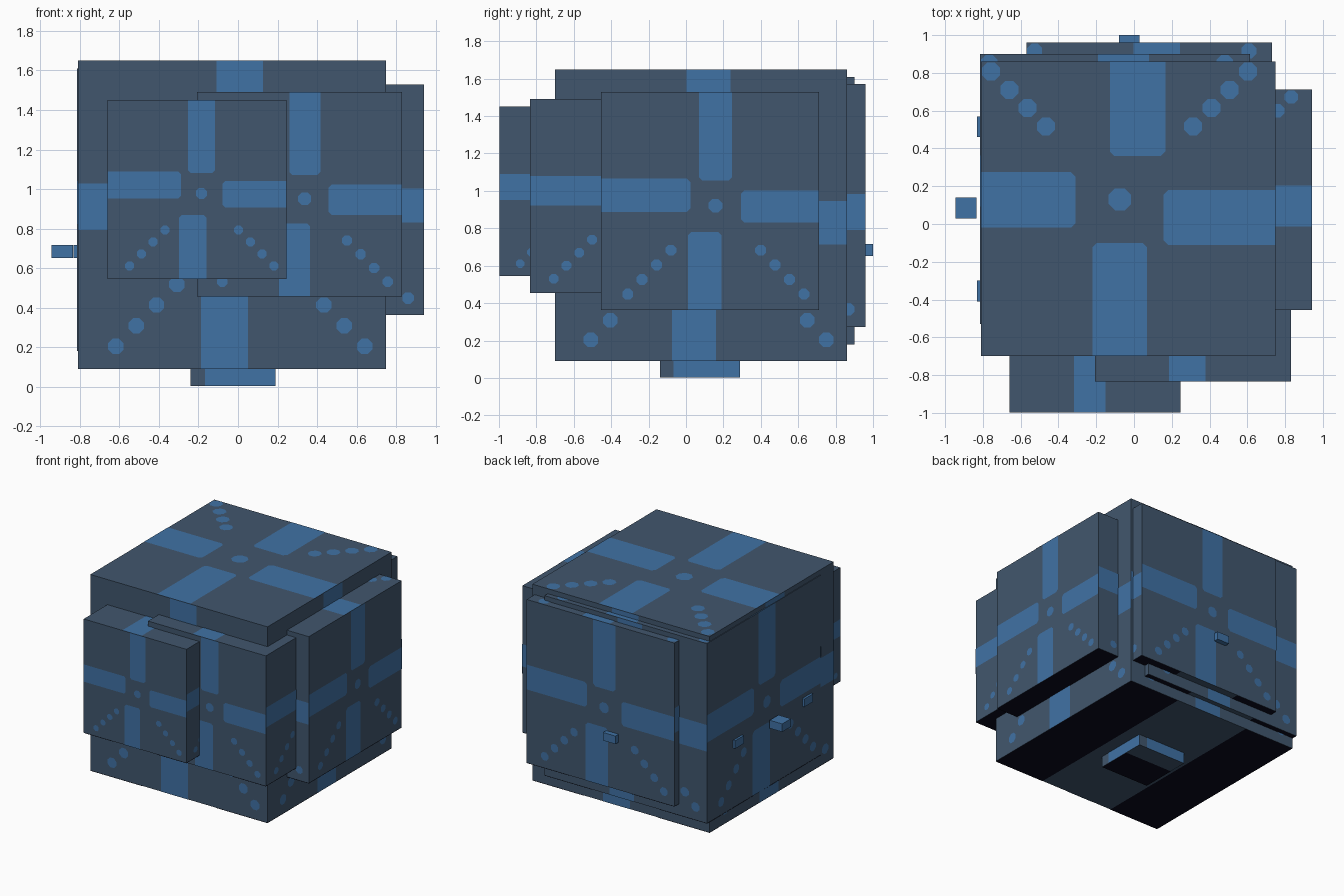
import bpy, bmesh, math
from mathutils import Vector as V

if "Cube" in bpy.data.objects:
    bpy.data.objects.remove(bpy.data.objects["Cube"])


def material(name, rgb):
    m = bpy.data.materials.new(name)
    m.diffuse_color = (*rgb, 1)
    m.use_nodes = True
    m.node_tree.nodes["Principled BSDF"].inputs["Base Color"].default_value = m.diffuse_color
    return m


MATS = [material("slate", (0.053, 0.094, 0.155)),
        material("blue", (0.051, 0.168, 0.376)),
        material("near_black", (0.003, 0.003, 0.012))]
SLATE, BLUE, BLACK = 0, 1, 2
LIFT = 0.002  # height of painted plates above the block face

X, Y, Z = V((1, 0, 0)), V((0, 1, 0)), V((0, 0, 1))
# each face seen from outside: right direction, up direction
SIDES = [(X, Z), (Y, Z), (-X, Z), (-Y, Z)]


def bar(u0, u1, v0, v1, c=0.015):
    """Rectangle with clipped corners; corners on the face border stay square."""
    pts = []
    for u, v, du, dv, flip in ((u0, v0, 1, 1, 0), (u1, v0, -1, 1, 1),
                               (u1, v1, -1, -1, 0), (u0, v1, 1, -1, 1)):
        if u in (0, 1) or v in (0, 1):
            pts.append((u, v))
        else:
            pair = [(u, v + c * dv), (u + c * du, v)]
            pts += pair[::-1] if flip else pair
    return pts


def dot(u, v, r):
    return [(u + r * math.cos(a), v + r * math.sin(a))
            for a in (math.pi / 8 + i * math.pi / 4 for i in range(8))]


# side pattern: cross of bars, centre dot, two diagonal dot rows
SIDE = [bar(0.45, 0.601, 0.593, 1), bar(0, 0.41, 0.45, 0.602),
        bar(0.642, 1, 0.40, 0.548), bar(0.40, 0.552, 0, 0.358),
        dot(0.525, 0.478, 0.034)]
for i in range(4):
    u, v = 0.123 + 0.066 * i, 0.073 + 0.067 * i
    SIDE += [dot(u, v, 0.027), dot(1.053 - u, v, 0.027)]

# top pattern: wider bars, dot rows toward the back corners
TOP = [bar(0.437, 0.626, 0.68, 1), bar(0, 0.32, 0.436, 0.625),
       bar(0.62, 1, 0.378, 0.564), bar(0.378, 0.564, 0, 0.385),
       dot(0.471, 0.532, 0.041)]
for i in range(4):
    u, v = 0.034 + 0.062 * i, 0.966 - 0.062 * i
    TOP += [dot(u, v, 0.033), dot(0.94 - u, v, 0.033)]

# underside: dark strip along each side edge
UNDER = [bar(0, 0.29, 0, 1), bar(0.71, 1, 0, 1)]


def block(name, lo, size, base=SLATE, side=(), top=(), under=()):
    """Box with painted plates on its faces."""
    lo, size = V(lo), V(size)
    mid = lo + size / 2
    bm = bmesh.new()
    bmesh.ops.create_cube(bm, size=1)
    for vert in bm.verts:
        vert.co = mid + vert.co * size
    for f in bm.faces:
        f.material_index = base

    def paint(right, up, shapes, mat):
        out = right.cross(up)
        start = mid + (out - right - up) * size / 2 + out * LIFT
        for shape in shapes:
            f = bm.faces.new([bm.verts.new(start + (right * u + up * v) * size)
                              for u, v in shape])
            f.normal_update()
            if f.normal.dot(out) < 0:
                f.normal_flip()
            f.material_index = mat

    for right, up in SIDES:
        paint(right, up, side, BLUE)
    paint(X, Y, top, BLUE)
    paint(X, -Y, under, BLACK)
    me = bpy.data.meshes.new(name)
    bm.to_mesh(me)
    bm.free()
    for m in MATS:
        me.materials.append(m)
    bpy.context.collection.objects.link(bpy.data.objects.new(name, me))


# patterned cubes: lower corner and edge length
for name, lo, s in (
        ("main_body", (-0.81, -0.70, 0.09), 1.56),
        ("front_left_block", (-0.66, -0.998, 0.545), 0.905),
        ("front_right_block", (-0.207, -0.835, 0.455), 1.037),
        ("right_block", (-0.225, -0.455, 0.363), 1.167),
        ("back_block", (-0.57, -0.34, 0.272), 1.30),
        ("back_left_block", (-0.815, -0.53, 0.18), 1.43)):
    block(name, lo, (s, s, s), side=SIDE, top=TOP, under=UNDER)

# base foot: sides mostly blue, underside mostly dark
for_foot = [bar(0.17, 1, 0, 1)]
block("base_foot", (-0.24, -0.14, 0.002), (0.43, 0.43, 0.15),
      side=for_foot, under=[bar(0, 1, 0.35, 1)])

# small blue studs
for name, x, y in (("left_stud_middle", -0.945, 0.03),
                   ("left_stud_back", -0.832, 0.46),
                   ("left_stud_front", -0.832, -0.41),
                   ("back_stud", -0.08, 0.89)):
    block(name, (x, y, 0.652), (0.11, 0.11, 0.064), base=BLUE)
